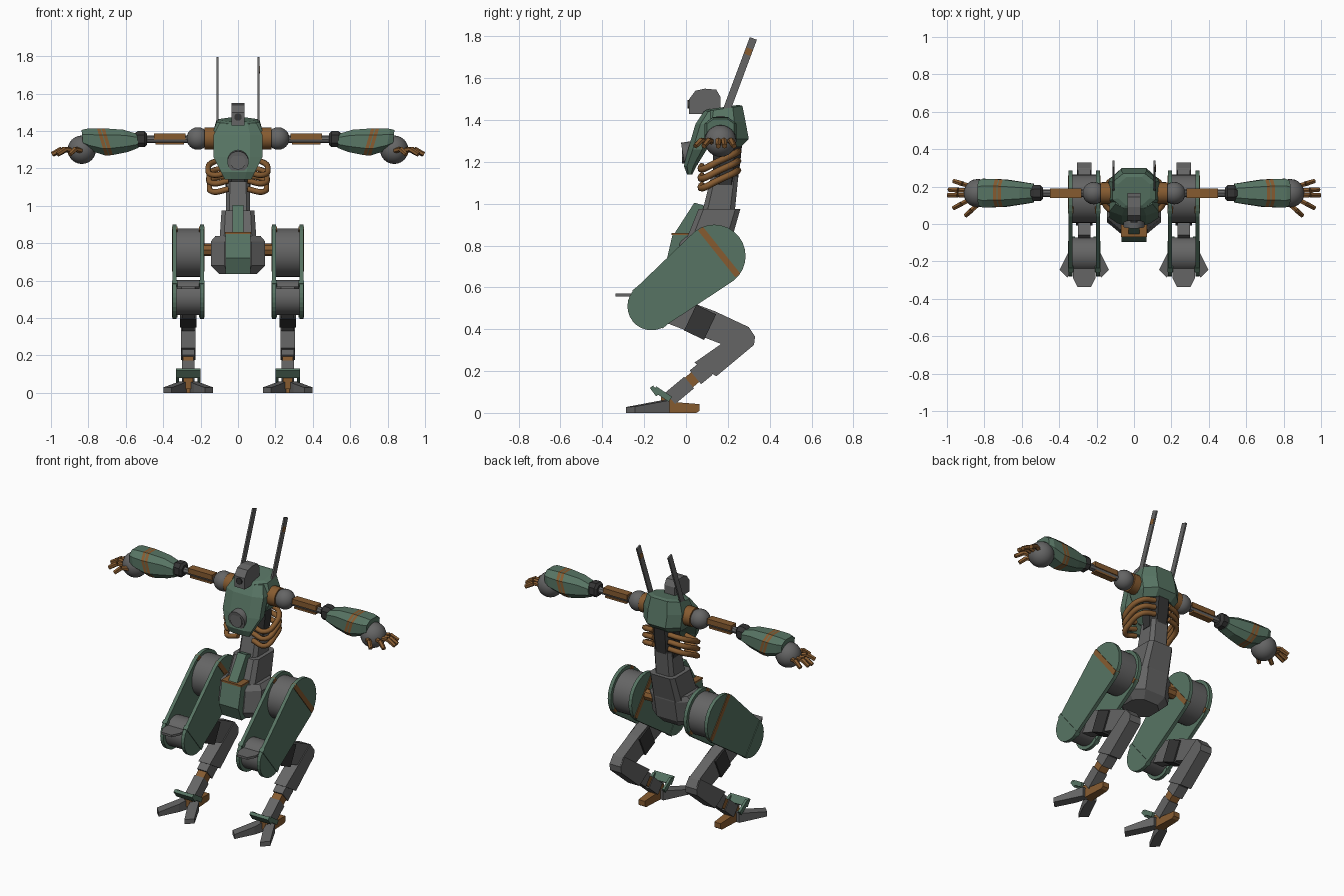
import bpy, bmesh
from math import pi, sin, cos, atan2, radians
from mathutils import Vector, Matrix

if "Cube" in bpy.data.objects:
    bpy.data.objects.remove(bpy.data.objects["Cube"], do_unlink=True)


def material(name, rgb):
    m = bpy.data.materials.new(name)
    m.use_nodes = True
    m.diffuse_color = (*rgb, 1)
    m.node_tree.nodes["Principled BSDF"].inputs["Base Color"].default_value = (*rgb, 1)
    return m


GREEN = material("muted green", (0.095, 0.175, 0.125))
GREY = material("steel grey", (0.13, 0.13, 0.13))
DARK = material("charcoal", (0.035, 0.035, 0.035))
BROWN = material("burnt orange brown", (0.24, 0.105, 0.03))


# Helpers
def finish(name, bm, mats, smooth=False):
    bmesh.ops.recalc_face_normals(bm, faces=bm.faces)
    me = bpy.data.meshes.new(name)
    bm.to_mesh(me)
    bm.free()
    for m in mats:
        me.materials.append(m)
    ob = bpy.data.objects.new(name, me)
    bpy.context.collection.objects.link(ob)
    if smooth:
        bpy.ops.object.select_all(action='DESELECT')
        ob.select_set(True)
        bpy.context.view_layer.objects.active = ob
        bpy.ops.object.shade_smooth_by_angle(angle=radians(35))
    return ob


def hull(name, pts, mat):
    bm = bmesh.new()
    for p in pts:
        bm.verts.new(p)
    res = bmesh.ops.convex_hull(bm, input=bm.verts)
    inner = [v for v in res["geom_interior"] if isinstance(v, bmesh.types.BMVert)]
    bmesh.ops.delete(bm, geom=inner, context='VERTS')
    bmesh.ops.dissolve_limit(bm, angle_limit=0.01, verts=bm.verts, edges=bm.edges)
    return finish(name, bm, [mat])


def prism(name, profile, x0, x1, mat):
    return hull(name, [(x, y, z) for x in (x0, x1) for y, z in profile], mat)


def box(name, x, y, z, mat):
    return hull(name, [(a, b, c) for a in x for b in y for c in z], mat)


def beam(name, a, b, height, x, half, mat):
    # Bar in the yz plane, running from a to b
    a, b = Vector(a), Vector(b)
    n = (b - a).normalized().orthogonal() * height / 2
    return prism(name, [a + n, a - n, b - n, b + n], x - half, x + half, mat)


def cyl(name, a, b, r0, r1, mat, n=24):
    a, b = Vector(a), Vector(b)
    d = b - a
    bm = bmesh.new()
    rot = d.to_track_quat('Z', 'Y').to_matrix().to_4x4()
    bmesh.ops.create_cone(bm, cap_ends=True, segments=n, radius1=r0, radius2=r1,
                          depth=d.length, matrix=Matrix.Translation((a + b) / 2) @ rot)
    return finish(name, bm, [mat], n > 10)


def ball(name, c, r, mat):
    bm = bmesh.new()
    bmesh.ops.create_uvsphere(bm, u_segments=20, v_segments=12, radius=r,
                              matrix=Matrix.Translation(c))
    return finish(name, bm, [mat], True)


def loft(name, rings, mats, bands=None):
    bm = bmesh.new()
    rows = [[bm.verts.new(p) for p in r] for r in rings]
    n = len(rows[0])
    for k in range(len(rows) - 1):
        for i in range(n):
            j = (i + 1) % n
            f = bm.faces.new((rows[k][i], rows[k][j], rows[k + 1][j], rows[k + 1][i]))
            f.material_index = bands[k] if bands else 0
    bm.faces.new(rows[0])
    bm.faces.new(rows[-1])
    return finish(name, bm, mats)


def octagon(u0, u1, v0, v1, c):
    cu, cv = c * (u1 - u0), c * (v1 - v0)
    return [(u0 + cu, v0), (u1 - cu, v0), (u1, v0 + cv), (u1, v1 - cv),
            (u1 - cu, v1), (u0 + cu, v1), (u0, v1 - cv), (u0, v0 + cv)]


def level(z, w, y0, y1, c=0.25, tilt=0.0):
    return [(x, y, z + tilt * (y - y0)) for x, y in octagon(-w, w, y0, y1, c)]


def tube(name, pts, r, mat):
    cu = bpy.data.curves.new(name, 'CURVE')
    cu.dimensions, cu.bevel_depth, cu.bevel_resolution = '3D', r, 1
    cu.use_fill_caps, cu.resolution_u = True, 5
    sp = cu.splines.new('BEZIER')
    sp.bezier_points.add(len(pts) - 1)
    for bp, p in zip(sp.bezier_points, pts):
        bp.co = p
        bp.handle_left_type = bp.handle_right_type = 'AUTO'
    cu.materials.append(mat)
    ob = bpy.data.objects.new(name, cu)
    bpy.context.collection.objects.link(ob)
    return ob


# Torso
loft("torso_shell", [level(1.27, .11, .07, .26), level(1.31, .13, .06, .3),
                     level(1.39, .135, .07, .285), level(1.44, .115, .085, .27, tilt=.15),
                     level(1.45, .085, .1, .25, tilt=.15)], [GREEN])
loft("chest_plate", [level(1.14, .07, .005, .03), level(1.18, .09, -.01, .05),
                     level(1.26, .13, .01, .1), level(1.38, .13, .045, .14),
                     level(1.44, .1, .085, .17)], [GREEN])
cyl("chest_port", (0, -.015, 1.235), (0, .05, 1.245), .057, .057, GREY)
cyl("chest_port_lens", (0, -.02, 1.235), (0, 0, 1.235), .042, .042, GREY, 10)
loft("lower_back", [level(1.09, .065, .13, .245), level(1.2, .075, .13, .26),
                    level(1.3, .07, .13, .27)], [DARK])
loft("waist_column", [level(.93, .065, .07, .23, .15), level(1.13, .062, .12, .25, .15)], [GREY])

# Head
prism("head", [(.015, 1.43), (.015, 1.5), (.045, 1.54), (.09, 1.55), (.145, 1.545),
               (.165, 1.51), (.165, 1.43)], -.036, .036, GREY)
cyl("eye", (0, .008, 1.475), (0, .03, 1.475), .02, .02, DARK, 16)

# Pelvis
loft("pelvis_top", [level(.8, .1, -.01, .21, .12), level(.975, .088, .06, .26, .12)], [GREY])
loft("pelvis_base", [level(.635, .1, -.03, .15), level(.68, .145, -.05, .19),
                     level(.81, .145, -.03, .215), level(.84, .12, -.01, .215)], [GREY])
prism("pelvis_front", [(-.065, .85), (-.095, .72), (-.06, .637), (.02, .637), (.02, .85)],
      -.068, .068, GREEN)
box("pelvis_trim", (-.07, .07), (-.069, .02), (.85, .861), BROWN)
prism("belly_plate", [(.04, 1.005), (.09, .99), (.02, .85), (-.06, .85)], -.03, .03, GREEN)

HIP, KNEE = Vector((.135, .75)), Vector((-.165, .51))
AXIS = (KNEE - HIP).normalized()
SIDE = Vector((-AXIS.y, AXIS.x))
ANGLE = atan2(AXIS.y, AXIS.x)


def stadium(r0, r1, n=14):
    out = []
    for c, r, start in ((KNEE, r1, ANGLE - pi / 2), (HIP, r0, ANGLE + pi / 2)):
        for i in range(n + 1):
            a = start + pi * i / n
            out.append(c + Vector((cos(a), sin(a))) * r)
    return out


for s, side in ((1, "left_"), (-1, "right_")):
    # Antenna
    beam(side + "antenna", (.18, 1.41), (.322, 1.79), .036, s * .11, .005, GREY)

    # Ribs
    for k, drop in enumerate((0, .045, .09)):
        tube(side + f"rib_{k + 1}",
             [(s * x, y, z - drop) for x, y, z in
              ((.05, .25, 1.25), (.13, .225, 1.235), (.16 - .1 * drop, .15, 1.2),
               (.135, .08, 1.165), (.05, .075, 1.18))], .016, BROWN)

    # Shoulder and upper arm
    A = lambda x, z=1.36, y=.165: (s * x, y, z)
    cyl(side + "shoulder_collar", A(.1), A(.18), .06, .058, BROWN)
    ball(side + "shoulder_joint", A(.215), .06, GREY)
    cyl(side + "upper_arm_rod", A(.25, 1.355), A(.5, 1.355), .02, .02, GREY, 8)
    box(side + "upper_arm_sleeve", (s * .28, s * .45), (.14, .19), (1.355, 1.388), BROWN)
    box(side + "upper_arm_rail", (s * .29, s * .44), (.145, .185), (1.328, 1.34), BROWN)
    loft(side + "elbow", [[(s * x, y, z) for y, z in octagon(.165 - w, .165 + w, 1.357 - w, 1.357 + w, .25)]
                          for x, w in ((.487, .03), (.5, .043), (.535, .043), (.555, .03))], [DARK])

    # Forearm with flush stripes
    rings = [[(s * (x + lean * (z - 1.34)), y, z)
              for y, z in octagon(.165 - w, .165 + w, z0, z1, .25)]
             for x, w, z0, z1, lean in
             ((.535, .05, 1.31, 1.385, .1), (.6, .06, 1.288, 1.407, .2), (.69, .073, 1.272, 1.414, .3),
              (.708, .074, 1.27, 1.414, .3), (.714, .074, 1.27, 1.414, .3),
              (.732, .075, 1.27, 1.414, .3), (.8, .077, 1.295, 1.412, .2), (.83, .065, 1.315, 1.405, .1))]
    loft(side + "forearm", rings, [GREEN, BROWN], [0, 0, 1, 0, 1, 0, 0])

    # Hand
    ball(side + "hand", A(.835, 1.3), .076, GREY)
    for k, (x0, y0, x1, y1) in enumerate(((.87, .2, .965, .23), (.89, .178, .99, .184),
                                          (.89, .155, .995, .154), (.88, .13, .965, .085),
                                          (.84, .1, .9, .045))):
        mid = ((x0 + x1) / 2, (y0 + y1) / 2)
        for j, (p, q, za, zb) in enumerate((((x0, y0), mid, 1.295, 1.303), (mid, (x1, y1), 1.303, 1.275))):
            cyl(side + f"finger_{k + 1}_{j + 1}", A(p[0], za, p[1]), A(q[0], zb, q[1]),
                .015, .013, BROWN, 6)

    # Thigh: two plates holding drums
    cx = s * .266
    cyl(side + "hip_axle", (s * .12, .135, .765), (s * .2, .135, .765), .034, .034, BROWN, 8)
    for tag, off in (("outer", .073), ("inner", -.073)):
        x = cx + s * off
        prism(side + tag + "_thigh_plate", stadium(.15, .115), x - .011, x + .011, GREEN)
        c = HIP - AXIS * .03
        beam(side + tag + "_hip_stripe", c - SIDE * .143, c + SIDE * .143, .03, x, .015, BROWN)
        c = KNEE + AXIS * .012
        beam(side + tag + "_knee_strap", c - SIDE * .116, c + SIDE * .116, .025, x, .015, GREEN)
    for tag, c, r in (("hip", HIP, .13), ("knee", KNEE, .094)):
        cyl(side + tag + "_drum", (cx - .064, c.x, c.y), (cx + .064, c.x, c.y), r, r, GREY, 28)
    hull(side + "knee_shelf", [(cx + i * w, y, z) for i in (1, -1) for z in (.556, .57)
                               for w, y in ((.06, -.2), (.06, -.29), (.035, -.338))], GREY)

    # Lower leg
    prism(side + "upper_shin", [(-.12, .44), (-.06, .56), (.14, .485), (.3, .41), (.33, .365),
                                (.31, .32), (.18, .325)], cx - .034, cx + .034, GREY)
    beam(side + "shin_cuff", (.02, .455), (.115, .41), .135, cx, .043, DARK)
    prism(side + "lower_shin", [(.29, .415), (.33, .365), (.325, .325), (.145, .175),
                                (.04, .24), (.2, .35)], cx - .04, cx + .04, GREY)
    beam(side + "shin_sleeve", (.1, .215), (.045, .17), .085, cx, .034, GREY)
    beam(side + "ankle_piston", (.06, .185), (-.01, .125), .06, cx, .029, BROWN)
    beam(side + "ankle_link", (.015, .145), (-.075, .07), .072, cx, .033, GREY)

    # Ankle guard
    for i in (1, -1):
        beam(side + f"guard_arm_{(3 - i) // 2}", (-.15, .115), (-.075, .065), .028,
             cx + i * .058, .008, GREEN)
    beam(side + "guard_bar", (-.165, .125), (-.135, .085), .02, cx, .066, GREEN)

    # Foot
    box(side + "ankle_block", (cx - .026, cx + .026), (-.12, -.04), (.02, .085), BROWN)
    hull(side + "heel", [(cx + i * w, y, z) for i in (1, -1) for w, y, z in
                         ((.03, -.1, 0), (.03, -.1, .055), (.022, .065, .01), (.022, .065, .042),
                          (.022, .05, 0))], BROWN)
    for i, tag in ((1, "outer"), (-1, "inner")):
        hull(side + tag + "_toe",
             [(cx + s * i * x, y, z) for x, y, top in
              ((.005, -.09, .065), (.05, -.08, .06), (.03, -.17, .05),
               (.132, -.245, .03), (.09, -.287, .028)) for z in (0, top)], GREY)

# Antenna marking
beam("antenna_mark", (.293, 1.712), (.304, 1.742), .03, .11, .007, BROWN)
